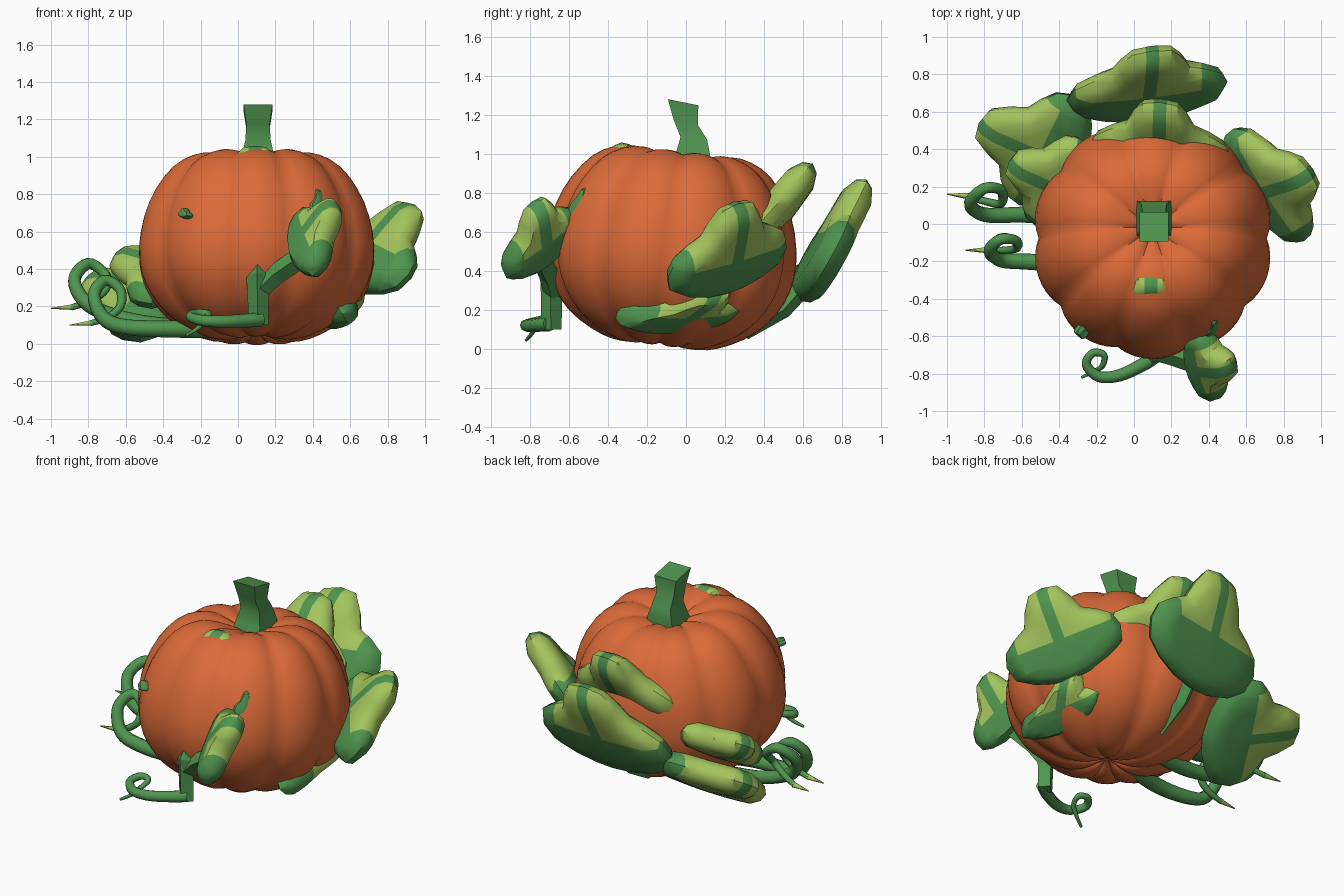
import bpy, bmesh, math
from mathutils import Vector, Matrix

if "Cube" in bpy.data.objects:
    bpy.data.objects.remove(bpy.data.objects["Cube"])


def material(name, rgb):
    m = bpy.data.materials.new(name)
    m.diffuse_color = (*rgb, 1)
    m.use_nodes = True
    m.node_tree.nodes["Principled BSDF"].inputs["Base Color"].default_value = m.diffuse_color
    return m


ORANGE = material("pumpkin orange", (0.71, 0.145, 0.04))
GREEN = material("vine green", (0.08, 0.30, 0.08))
LIGHT = material("leaf light green", (0.37, 0.56, 0.11))


def finish(bm, name, mats, angle=35):
    bmesh.ops.recalc_face_normals(bm, faces=bm.faces)
    me = bpy.data.meshes.new(name)
    bm.to_mesh(me)
    bm.free()
    for m in mats:
        me.materials.append(m)
    me.shade_smooth()
    me.set_sharp_from_angle(angle=math.radians(angle))
    ob = bpy.data.objects.new(name, me)
    bpy.context.collection.objects.link(ob)
    return ob


def skin(bm, rings):
    """Join closed rings of verts with quads."""
    n = len(rings[0])
    for a, b in zip(rings, rings[1:]):
        for i in range(n):
            j = (i + 1) % n
            bm.faces.new((a[i], a[j], b[j], b[i]))


def catmull(pts, steps):
    p = [Vector(q) for q in pts]
    p = [2 * p[0] - p[1]] + p + [2 * p[-1] - p[-2]]
    out = []
    for i in range(1, len(p) - 2):
        a, b, c, d = p[i - 1:i + 3]
        for s in range(steps):
            t = s / steps
            out.append(0.5 * (2 * b + (c - a) * t + (2 * a - 5 * b + 4 * c - d) * t * t
                              + (3 * b - a - 3 * c + d) * t ** 3))
    return out + [p[-2]]


# Pumpkin body: softly ribbed profile of revolution, leaning slightly back
profile = [(0.03, 0.44), (0.15, 0.485), (0.3, 0.505), (0.46, 0.43), (0.59, 0.24), (0.645, 0.0),
           (0.61, -0.2), (0.485, -0.37), (0.3, -0.475), (0.15, -0.495), (0.03, -0.46)]
bm = bmesh.new()
rings = []
LOBES, SEG = 10, 8
for r, z in catmull(profile, 3):
    ring = []
    for i in range(LOBES * SEG):
        a = math.radians(-72) + 2 * math.pi * i / (LOBES * SEG)
        f = 0.945 + 0.055 * abs(math.sin(math.pi * i / SEG)) ** 0.8
        ring.append(bm.verts.new((r * f * math.cos(a), r * f * math.sin(a), z * (0.4 + 0.6 * f))))
    rings.append(ring)
skin(bm, rings)
bm.faces.new(rings[0])
bm.faces.new(rings[-1])
bm.transform(Matrix.Translation((0.1, -0.075, 0.51)) @ Matrix.Rotation(math.radians(-7), 4, 'X'))
finish(bm, "pumpkin_body", [ORANGE], 50)

# Stem: bent square column; sections are y, z, half width, slope of the section
bm = bmesh.new()
rings = []
for y, z, h, s in [(0.02, 0.93, 0.10, 0), (0.035, 1.0, 0.088, 0), (0.04, 1.08, 0.068, -0.1),
                   (0.0, 1.16, 0.062, -0.2), (-0.015, 1.265, 0.078, -0.2)]:
    rings.append([bm.verts.new((0.107 + sx * h, y + sy * h, z + sy * h * s))
                  for sx, sy in ((-1, -1), (1, -1), (1, 1), (-1, 1))])
skin(bm, rings)
bm.faces.new(rings[-1])
bm.faces.new(rings[0])
finish(bm, "stem", [GREEN], 60)

# Leaves: puffy three-lobed slabs, light upper part split by a dark midrib, dark lobe ends
half = [(0.25, 0.95), (0.4, 0.72), (0.5, 0.48), (0.72, 0.36), (0.93, 0.2),
        (1.0, -0.02), (0.93, -0.28), (0.66, -0.45), (0.3, -0.57)]
outline = [(0, 1.0)] + half + [(0, -0.6)] + [(-u, v) for u, v in reversed(half)]
layers = [(0.5, -0.5), (0.78, -0.46), (0.94, -0.27), (1.0, 0.0),
          (0.94, 0.27), (0.78, 0.46), (0.5, 0.5)]


def leaf(name, centre, side, up, thick, split, edges=(-1.1, 1.1)):
    side, up, centre = Vector(side), Vector(up), Vector(centre)
    nrm = side.cross(up).normalized()
    bm = bmesh.new()
    rings = [[bm.verts.new((u * s, v * s, h * thick)) for u, v in outline] for s, h in layers]
    skin(bm, rings)
    for ring, h in ((rings[0], -0.54), (rings[-1], 0.54)):
        c = bm.verts.new((0, 0, h * thick))
        for i in range(len(ring)):
            bm.faces.new((ring[i], ring[(i + 1) % len(ring)], c))
    rib = 0.035 / side.length
    cuts = [((x, 0, 0), (1, 0, 0)) for x in (rib, -rib, *edges)] + [((0, split, 0), (0, 1, 0))]
    for co, no in cuts:
        bmesh.ops.bisect_plane(bm, geom=bm.verts[:] + bm.edges[:] + bm.faces[:],
                               plane_co=co, plane_no=no, dist=1e-5)
    for f in bm.faces:
        m = f.calc_center_median()
        f.material_index = int(m.y > split and abs(m.x) > rib and edges[0] < m.x < edges[1])
    for v in bm.verts:
        v.co = centre + side * v.co.x + up * v.co.y + nrm * v.co.z
    finish(bm, name, [GREEN, LIGHT], 38)


leaf("back_leaf", (0.07, 0.715, 0.48), (0.43, 0.05, 0.03), (0.03, 0.21, 0.39), 0.17, 0.17, (-0.9, 0.65))
leaf("upper_back_leaf", (0.14, 0.39, 0.62), (0.38, -0.03, 0), (0, 0.26, 0.33), 0.17, -0.1)
leaf("right_leaf", (0.725, 0.21, 0.465), (-0.19, 0.3, 0.09), (0.22, 0.06, 0.28), 0.17, 0.12, (-0.72, 0.9))
leaf("left_leaf", (-0.48, 0.4, 0.23), (-0.15, -0.29, -0.18), (-0.35, 0.14, 0.1), 0.17, 0.1, (-0.8, 0.9))
leaf("inner_left_leaf", (-0.42, 0.23, 0.37), (-0.12, -0.23, -0.14), (-0.25, 0.1, 0.09), 0.16, 0.0, (-1.1, 0.75))
leaf("front_leaf", (0.39, -0.75, 0.55), (0.05, -0.19, -0.14), (0.14, -0.02, 0.2), 0.15, 0.1, (-0.6, 0.6))
leaf("lower_right_leaf", (0.52, -0.03, 0.2), (0.08, -0.3, -0.01), (0.13, 0.19, 0.12), 0.17, 0.25, (-1.1, 0.6))
leaf("top_leaf_tip", (0.09, -0.39, 0.88), (0.26, 0, 0), (0, 0.1, 0.17), 0.14, -0.5)
# Small dark lobes poking through the skin at the front
leaf("front_lobe_patch", (0.405, -0.53, 0.72), (0.05, 0.045, 0), (0.0, 0.04, 0.11), 0.1, 2)
leaf("small_front_patch", (-0.28, -0.575, 0.69), (0.03, -0.025, 0), (0, 0.01, 0.035), 0.06, 2)


# Tendrils and stalks: tapered tubes along smooth paths
def tube(name, pts, r0, r1, res=2, smooth=True, mat=GREEN):
    cu = bpy.data.curves.new(name, 'CURVE')
    cu.dimensions = '3D'
    cu.bevel_depth = 1.0
    cu.bevel_resolution = res
    cu.use_fill_caps = True
    path = catmull(pts, 5) if smooth else [Vector(p) for p in pts]
    sp = cu.splines.new('POLY')
    sp.points.add(len(path) - 1)
    for i, (p, q) in enumerate(zip(sp.points, path)):
        p.co = (*q, 1)
        p.radius = r0 + (r1 - r0) * i / (len(path) - 1)
    sp.use_smooth = res > 0
    cu.materials.append(mat)
    ob = bpy.data.objects.new(name, cu)
    bpy.context.collection.objects.link(ob)
    bpy.ops.object.select_all(action='DESELECT')
    bpy.context.view_layer.objects.active = ob
    ob.select_set(True)
    bpy.ops.object.convert(target='MESH')


tube("left_tendril", [(-0.05, 0.1, 0.08), (-0.35, 0.05, 0.09), (-0.6, 0.05, 0.13), (-0.8, 0.05, 0.21),
                      (-0.875, 0.11, 0.34), (-0.8, 0.19, 0.43), (-0.71, 0.18, 0.37), (-0.71, 0.11, 0.29),
                      (-0.79, 0.12, 0.23), (-0.89, 0.15, 0.195)], 0.05, 0.017)
tube("left_tendril_tip", [(-0.88, 0.148, 0.197), (-1.0, 0.16, 0.19)], 0.018, 0.003, 1, False, LIGHT)
tube("left_front_tendril", [(-0.05, -0.12, 0.08), (-0.35, -0.2, 0.08), (-0.6, -0.2, 0.09),
                            (-0.72, -0.19, 0.14), (-0.77, -0.14, 0.26), (-0.71, -0.08, 0.34),
                            (-0.63, -0.09, 0.29), (-0.63, -0.13, 0.2), (-0.7, -0.14, 0.14),
                            (-0.79, -0.14, 0.11)], 0.05, 0.016)
tube("left_front_tendril_tip", [(-0.78, -0.14, 0.112), (-0.9, -0.14, 0.1)], 0.017, 0.003, 1, False, LIGHT)
tube("front_tendril", [(0.12, -0.7, 0.13), (0.05, -0.75, 0.125), (-0.08, -0.81, 0.12), (-0.19, -0.815, 0.125),
                       (-0.255, -0.75, 0.145), (-0.22, -0.69, 0.165), (-0.16, -0.7, 0.16),
                       (-0.17, -0.76, 0.13), (-0.22, -0.79, 0.08), (-0.28, -0.82, 0.045)], 0.04, 0.008)
tube("front_stalk", [(0.11, -0.62, 0.44), (0.105, -0.69, 0.36), (0.11, -0.69, 0.1)], 0.068, 0.052, 0, False)
tube("front_leaf_stalk", [(0.11, -0.68, 0.28), (0.2, -0.7, 0.37), (0.36, -0.75, 0.48)], 0.05, 0.06, 0, False)
tube("back_leaf_stalk", [(0.05, 0.3, 0.08), (0.05, 0.5, 0.2), (0.06, 0.64, 0.36)], 0.035, 0.05, 0, False)
